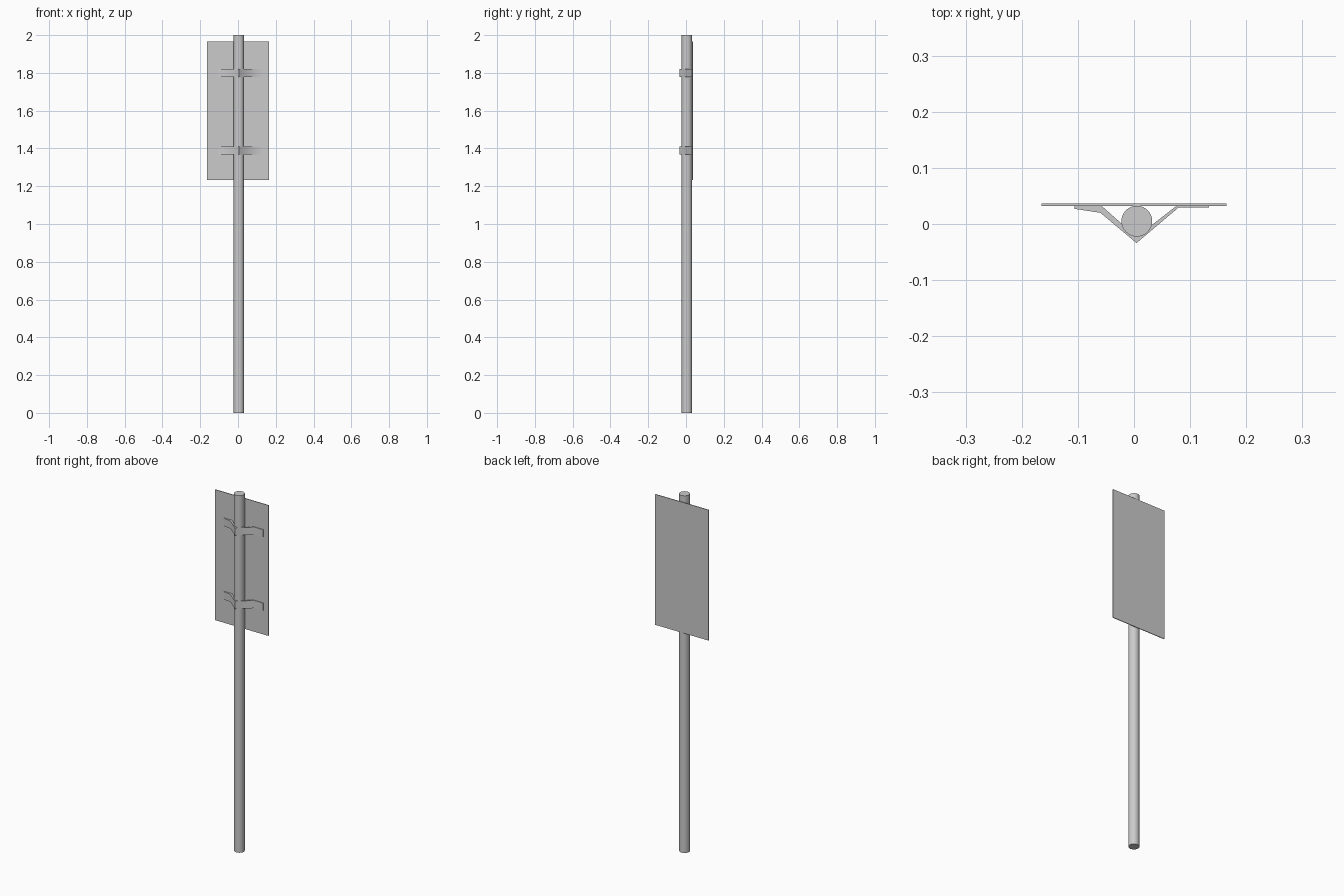
import bpy, bmesh

if "Cube" in bpy.data.objects:
    bpy.data.objects.remove(bpy.data.objects["Cube"])


def prism(name, outline, z0, z1):
    """Extrude a plan outline (x, y) vertically from z0 to z1."""
    bm = bmesh.new()
    face = bm.faces.new([bm.verts.new((x, y, z0)) for x, y in outline])
    ext = bmesh.ops.extrude_face_region(bm, geom=[face])
    verts = [g for g in ext["geom"] if isinstance(g, bmesh.types.BMVert)]
    bmesh.ops.translate(bm, verts=verts, vec=(0, 0, z1 - z0))
    bmesh.ops.recalc_face_normals(bm, faces=bm.faces)
    mesh = bpy.data.meshes.new(name)
    bm.to_mesh(mesh)
    bm.free()
    obj = bpy.data.objects.new(name, mesh)
    bpy.context.collection.objects.link(obj)
    return obj


def smooth(obj, angle):
    bpy.ops.object.select_all(action='DESELECT')
    obj.select_set(True)
    bpy.context.view_layer.objects.active = obj
    bpy.ops.object.shade_smooth_by_angle(angle=angle)


# Round pole
bpy.ops.mesh.primitive_cylinder_add(vertices=32, radius=0.0275, depth=2,
                                    location=(0.005, 0.005, 1))
pole = bpy.context.object
pole.name = "pole"
smooth(pole, 0.6)

# Thin sign plate behind the pole
prism("sign_plate", [(-0.165, 0.0325), (0.165, 0.0325),
                     (0.165, 0.0365), (-0.165, 0.0365)], 1.234, 1.965)

# Bent clamp straps: flat tab, V around the pole, flat tab
strap = [(-0.106, 0.0325), (-0.106, 0.027), (-0.06, 0.02), (0.0045, -0.034),
         (0.079, 0.029), (0.134, 0.029), (0.134, 0.0325), (0.076, 0.0325),
         (0.0045, -0.023), (-0.058, 0.0325)]
for name, z in (("upper_clamp", 1.80), ("lower_clamp", 1.389)):
    smooth(prism(name, strap, z - 0.0215, z + 0.0215), 0.8)
